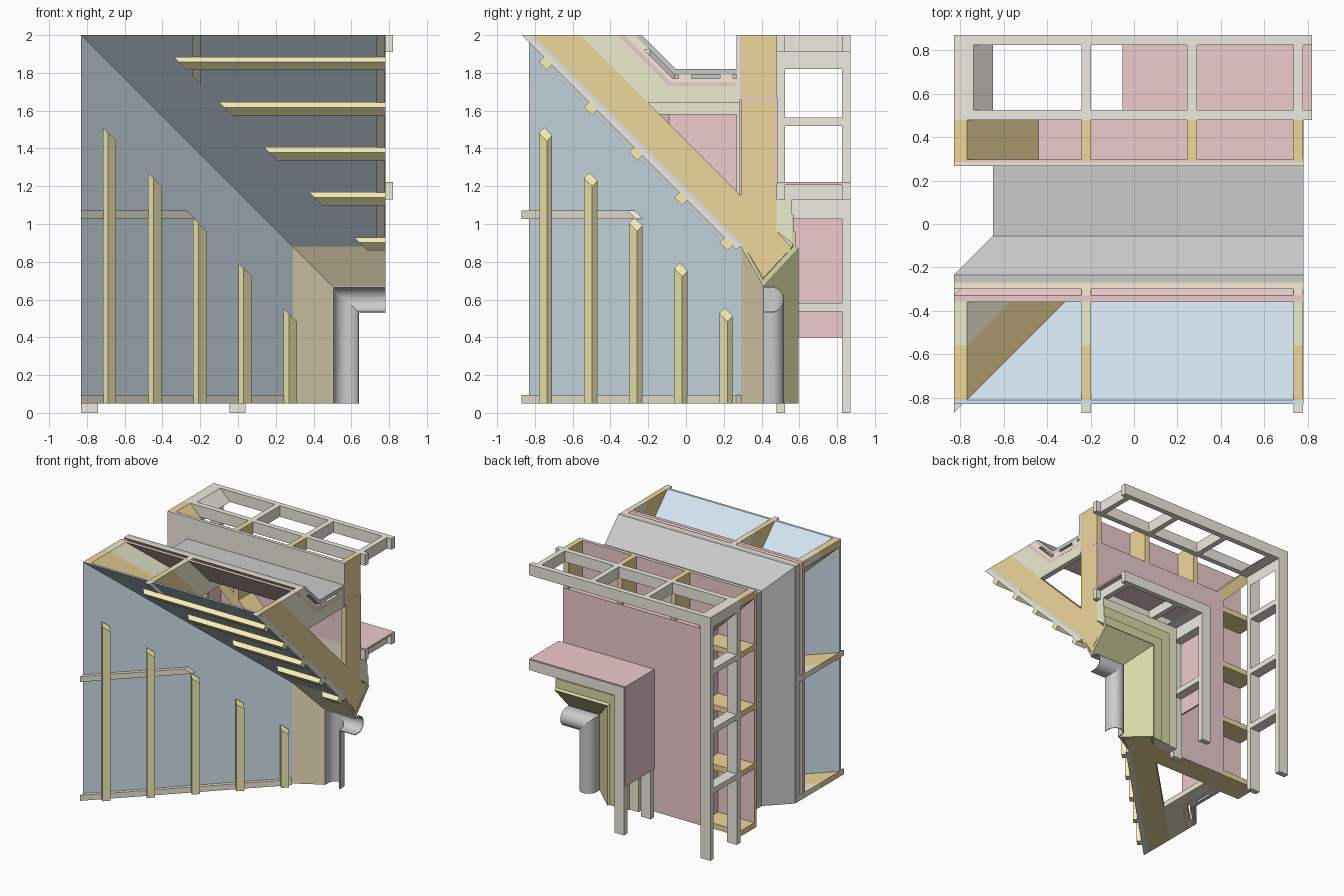
import bpy, bmesh, math

if "Cube" in bpy.data.objects:
    bpy.data.objects.remove(bpy.data.objects["Cube"])

K = 1.17            # mitre plane: x + z = K; lower wing mirrors the upper wing
MATS = {}
COL = dict(timber=(.86, .68, .33), pale=(.85, .85, .64), pink=(.85, .60, .61), cream=(.86, .83, .75),
           blue=(.66, .78, .87), yellow=(.93, .87, .47), green=(.68, .70, .37),
           tan=(.84, .73, .50), lath=(.88, .84, .70), sand=(.93, .84, .66))


def mat(key):
    if key not in MATS:
        m = bpy.data.materials.new(key)
        m.diffuse_color = (*COL[key], 1)
        m.use_nodes = True
        m.node_tree.nodes["Principled BSDF"].inputs["Base Color"].default_value = m.diffuse_color
        MATS[key] = m
    return MATS[key]


def prism(name, prof, wing, u0=-1.3, u1=None, color=None, off=0.0, off2=None, smooth=False):
    """Extrude a (y, s) profile along u, cut it on the mitre, place it in a wing."""
    if u1 is None:
        u1 = END[wing]
    bm = bmesh.new()
    a = [bm.verts.new((u0, y, s)) for y, s in prof]
    b = [bm.verts.new((u1, y, s)) for y, s in prof]
    n = len(prof)
    bm.faces.new(a)
    bm.faces.new(b[::-1])
    for i in range(n):
        j = (i + 1) % n
        bm.faces.new((a[i], b[i], b[j], a[j]))
    cuts = [(off, 1)] + ([(off2, -1)] if off2 is not None else [])
    for o, d in cuts:
        r = bmesh.ops.bisect_plane(bm, geom=bm.verts[:] + bm.edges[:] + bm.faces[:], dist=1e-5,
                                   plane_co=(K + o, 0, 0), plane_no=(d, 0, d), clear_inner=True)
        edges = [e for e in r['geom_cut'] if isinstance(e, bmesh.types.BMEdge)]
        if edges:
            bmesh.ops.holes_fill(bm, edges=edges, sides=0)
    if not bm.faces:
        bm.free()
        return
    if wing == 'lower':
        for v in bm.verts:
            u, y, s = v.co
            v.co = (K - s, y, K - u)
    bmesh.ops.recalc_face_normals(bm, faces=bm.faces[:])
    me = bpy.data.meshes.new(name)
    bm.to_mesh(me)
    bm.free()
    ob = bpy.data.objects.new(wing + '_' + name, me)
    bpy.context.collection.objects.link(ob)
    if color:
        me.materials.append(mat(color))
    if smooth:
        bpy.ops.object.select_all(action='DESELECT')
        ob.select_set(True)
        bpy.context.view_layer.objects.active = ob
        bpy.ops.object.shade_smooth_by_angle(angle=math.radians(35))


def rect(y0, y1, s0, s1):
    return [(y0, s0), (y1, s0), (y1, s1), (y0, s1)]


def lining(c0, k0, c1, k1, y_end=.27):
    """Layer that follows the slope (y + s = c), then turns down the knee wall (s = k)."""
    return [(c0 - 2, 2), (c1 - 2, 2), (c1 - k1, k1), (y_end, k1), (y_end, k0), (c0 - k0, k0)]


END = {'upper': .78, 'lower': 1.12}
RAIL_END = {'upper': .82, 'lower': 1.17}
RAFTERS = {'upper': (.757, -.22), 'lower': (1.0975, .12)}
JOISTS = {'upper': (.757, .267, -.22), 'lower': (1.0975, .61, .12, -.37)}
RUNGS = {'upper': (.757, .267, -.22), 'lower': (.61, .12, -.37)}
PANEL_END = {'upper': .82, 'lower': .77}
H = .0225

rafter = [(-.81, 2), (-.56, 2), (.29, 1.15), (.48, .96), (.56, .875), (.41, .715), (.305, .885)]
joist = [(.29, 2), (.48, 2), (.48, .96), (.29, 1.15)]
knee = [(-.56, 2), (-.36, 2), (-.09, 1.73), (.27, 1.73), (.27, 1.64), (-.2, 1.64)]

# gutter section: half round with straight lips, open to the front
arc = [math.pi * i / 16 for i in range(17)]
gutter = [(.41, .67)] + [(.45 + .07 * math.sin(t), .60 + .07 * math.cos(t)) for t in arc] + [(.41, .53)]
gutter += [(.41, .536)] + [(.45 + .064 * math.sin(t), .60 + .064 * math.cos(t)) for t in arc[::-1]] + [(.41, .664)]

for w in ('upper', 'lower'):
    # roof skin
    prism('sheathing', [(-.83, 2), (-.81, 2), (.31, .88), (.29, .88)], w, color='blue')
    prism('eave_flashing', [(.29, .88), (.31, .88), (.42, .68), (.41, .67)], w, color='tan')
    prism('gutter', gutter, w, smooth=True)

    # rafters, knee frames and counter battens
    for i, u in enumerate(RAFTERS[w]):
        span = dict(u0=u - H, u1=u + H)
        prism(f'rafter_{i}', rafter, w, color='timber', **span)
        prism(f'knee_frame_{i}', knee, w, color='pale', **span)
        prism(f'counter_batten_{i}', [(-.87, 2), (-.83, 2), (.29, .88), (.265, .865)], w,
              color='lath', off=.37, **span)
        prism(f'lining_spacer_{i}', lining(1.67, 1.75, 1.70, 1.77), w, color='sand', **span)
    # hip members along the mitre
    prism('hip_rafter', rafter, w, color='timber', off2=.06)
    prism('hip_joist', joist, w, color='timber', off2=.06)
    prism('hip_knee_frame', knee, w, color='pale', off2=.06)

    # roof battens
    for i in range(5):
        s = 1.85 - .239 * i
        y = 1.106 - s
        a, b = .05 / math.sqrt(2) * 1.0, .01 / math.sqrt(2)
        prism(f'roof_batten_{i}', [(y - a, s + b), (y - b, s + a), (y + a, s - b), (y + b, s - a)],
              w, color='yellow', off=.375)

    # floor joists and floor board
    for i, u in enumerate(JOISTS[w]):
        prism(f'joist_{i}', joist, w, u0=u - H, u1=u + H, color='timber')
    prism('floor_board', rect(.268, .286, 1.64, 2), w, color='cream')

    # stepped pink membrane: under floor, upright, ceiling
    prism('floor_membrane', rect(.286, .296, 1.66, 2), w, color='pink')
    prism('upright_membrane', rect(.29, .48, 1.655, 1.67), w, color='pink')
    prism('ceiling_membrane', rect(.474, .484, 1.215, 1.67), w, color='pink')

    # attic lining layers
    prism('attic_membrane', lining(1.64, 1.73, 1.67, 1.75), w, color='pink')
    prism('attic_board', lining(1.73, 1.79, 1.765, 1.82), w)
    prism('slope_lath', [(-.30, 2), (-.27, 2), (-.19, 1.92), (-.22, 1.92)], w, color='sand')
    prism('knee_lath_top', rect(-.04, .03, 1.765, 1.79), w, color='sand')
    prism('knee_lath_bottom', rect(.18, .25, 1.765, 1.79), w, color='sand')

    # stud walls: inner and outer ladder frames
    for tag, s0, s1 in (('inner', 1.91, 2), ('outer', 1.13, 1.215)):
        prism(tag + '_wall_top_plate', rect(.48, .525, s0, s1), w, u1=RAIL_END[w], color='cream')
        prism(tag + '_wall_bottom_plate', rect(.825, .87, s0, s1), w, u1=RAIL_END[w], color='cream')
        for i, u in enumerate(RUNGS[w]):
            prism(f'{tag}_wall_stud_{i}', rect(.525, .825, s0, s1), w, u0=u - H, u1=u + H, color='cream')
        prism(tag + '_wall_corner_post', rect(.525, .825, s0, s1), w, off2=.09, color='cream')
    prism('wall_panel', rect(.484, .865, 1.207, 1.222), w, u1=PANEL_END[w], color='pink')

    # soffit and outer wall head
    prism('wall_head', [(.48, 1.13), (.56, 1.13), (.56, .90), (.48, .96)], w, color='pale')
    prism('soffit_board', [(.41, .67), (.595, .87), (.575, .89), (.40, .70)], w, color='green')
    prism('soffit_strip', rect(.56, .58, .885, .96), w, color='green')
    prism('wall_strip', rect(.56, .57, .96, 1.05), w, color='green')
